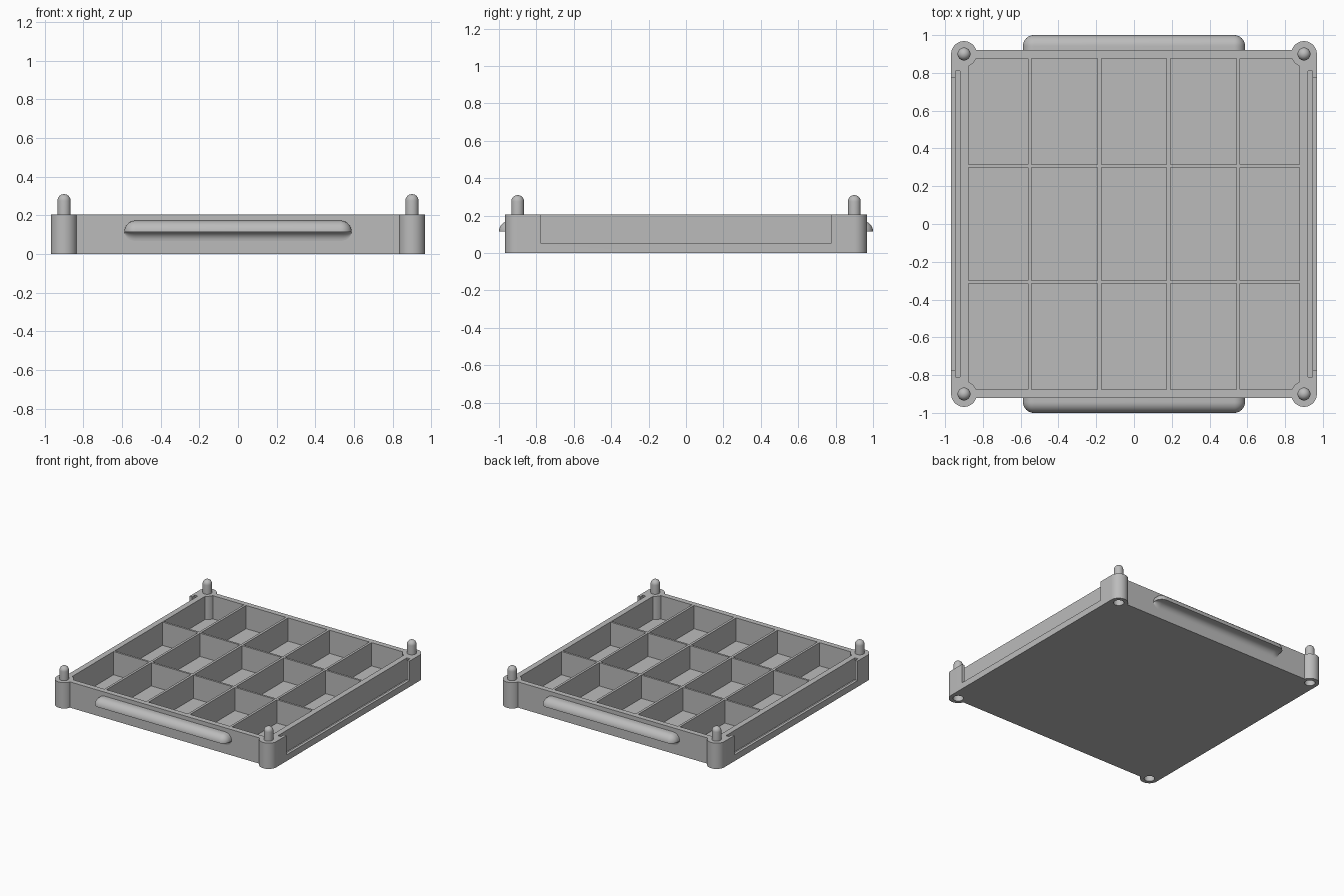
import bpy, bmesh
from math import sin, cos, pi, radians, sqrt, asin, acos

if "Cube" in bpy.data.objects:
    bpy.data.objects.remove(bpy.data.objects["Cube"])

grey = bpy.data.materials.new("plain grey")
grey.use_nodes = True
grey.diffuse_color = (0.5, 0.5, 0.5, 1)
grey.node_tree.nodes["Principled BSDF"].inputs["Base Color"].default_value = (0.5, 0.5, 0.5, 1)

HALF_X, HALF_Y, TOP = 0.968, 0.92, 0.205
POST, POST_R = 0.9, 0.068
CELL_X, CELL_Y = 0.875, 0.877
CORNERS = [(1, 1), (-1, 1), (-1, -1), (1, -1)]


def make(name, bm):
    bmesh.ops.recalc_face_normals(bm, faces=bm.faces)
    mesh = bpy.data.meshes.new(name)
    bm.to_mesh(mesh)
    bm.free()
    mesh.materials.append(grey)
    obj = bpy.data.objects.new(name, mesh)
    bpy.context.collection.objects.link(obj)
    return obj


def select(obj):
    bpy.ops.object.select_all(action='DESELECT')
    obj.select_set(True)
    bpy.context.view_layer.objects.active = obj


def smooth(obj):
    select(obj)
    bpy.ops.object.shade_smooth_by_angle(angle=radians(35))


def loft(bm, rings):
    """Skin a list of equal-length point rings and cap both ends."""
    loops = [[bm.verts.new(p) for p in ring] for ring in rings]
    n = len(loops[0])
    for a, b in zip(loops, loops[1:]):
        for i in range(n):
            bm.faces.new((a[i], a[(i + 1) % n], b[(i + 1) % n], b[i]))
    bm.faces.new(loops[0])
    bm.faces.new(loops[-1])


def prism(bm, outline, z0, z1):
    loft(bm, [[(x, y, z) for x, y in outline] for z in (z0, z1)])


def box(x0, x1, y0, y1):
    return [(x0, y0), (x1, y0), (x1, y1), (x0, y1)]


def arc(cx, cy, r, a0, a1, n):
    return [(cx + r * cos(a0 + (a1 - a0) * i / n), cy + r * sin(a0 + (a1 - a0) * i / n))
            for i in range(n + 1)]


def cut(obj, bm):
    cutter = make("cutter", bm)
    cutter.hide_render = True
    mod = obj.modifiers.new("cut", 'BOOLEAN')
    mod.operation, mod.solver, mod.object = 'DIFFERENCE', 'EXACT', cutter
    select(obj)
    bpy.ops.object.modifier_apply(modifier=mod.name)
    bpy.data.objects.remove(cutter)


# Tray body: rectangle with round corner posts swelling past the front and back
corner = arc(POST, POST, POST_R, 0, pi - asin((HALF_Y - POST) / POST_R), 24)
outline = []
for sx, sy in CORNERS:
    pts = [(x * sx, y * sy) for x, y in corner]
    outline += pts if sx * sy > 0 else pts[::-1]
bm = bmesh.new()
prism(bm, outline, 0, TOP)
tray = make("tray_body", bm)

# Compartments, with the corner ones wrapping round the posts
columns = [(-CELL_X, -0.562), (-0.543, -0.193), (-0.173, 0.173), (0.193, 0.543), (0.562, CELL_X)]
rows = [(-CELL_Y, -0.315), (-0.299, 0.299), (0.315, CELL_Y)]
notch = arc(POST, POST, POST_R, pi + asin((POST - CELL_Y) / POST_R),
            2 * pi - acos((CELL_X - POST) / POST_R), 8)
bm = bmesh.new()
for x0, x1 in columns:
    for y0, y1 in rows:
        shape = box(x0, x1, y0, y1)
        if max(-x0, x1) == CELL_X and max(-y0, y1) == CELL_Y:
            sx, sy = (1 if x1 > 0 else -1), (1 if y1 > 0 else -1)
            ix, iy = min(abs(x0), abs(x1)), min(abs(y0), abs(y1))
            quarter = [(ix, CELL_Y), (ix, iy), (CELL_X, iy)] + notch[::-1]
            shape = [(x * sx, y * sy) for x, y in quarter]
        prism(bm, shape, 0.02, 0.3)
cut(tray, bm)

# Label slots in both side walls, then the windows that open them outward
for inner, outer, half, floor in [(0.92, 0.946, 0.81, 0.035), (0.935, 1.0, 0.775, 0.05)]:
    bm = bmesh.new()
    for s in (1, -1):
        prism(bm, box(*sorted((s * inner, s * outer)), -half, half), floor, 0.3)
    cut(tray, bm)

# Stacking sockets under the posts
bm = bmesh.new()
for sx, sy in CORNERS:
    prism(bm, arc(sx * POST, sy * POST, 0.038, 0, 2 * pi, 32)[:-1], -0.1, 0.115)
cut(tray, bm)
smooth(tray)

# Domed stacking pegs on top of the posts
for sx, sy in CORNERS:
    bm = bmesh.new()
    profile = [(0.034, TOP - 0.01)] + arc(0, 0.276, 0.034, 0, pi / 2 - 0.05, 8)
    loft(bm, [[(sx * POST + x, sy * POST + y, z) for x, y in arc(0, 0, r, 0, 2 * pi, 32)[:-1]]
              for r, z in profile])
    name = ("back" if sy > 0 else "front") + ("_left" if sx > 0 else "_right") + "_peg"
    smooth(make(name, bm))

# Lip handles: rounded above, hollow fillet below, ends rounded in plan
LIP_R, LIP_Y, LIP_Z, LIP_X = 0.058, 0.942, 0.115, 0.53
for side, name in ((-1, "front_handle"), (1, "back_handle")):
    offsets = [LIP_R * sin(pi / 2 * i / 10) * 0.998 for i in range(11)]
    stations = [-LIP_X - d for d in offsets[::-1]] + [LIP_X + d for d in offsets]
    rings = []
    for x in stations:
        d = abs(x) - LIP_X
        r = sqrt(LIP_R ** 2 - d * d)
        f = 0.047 * r / LIP_R
        section = [(HALF_Y - 0.01, LIP_Z + r)] + arc(LIP_Y, LIP_Z, r, pi / 2, 0, 10)
        section += arc(HALF_Y + f, LIP_Z - f, f, pi / 2, pi, 8)
        section += [(HALF_Y - 0.01, LIP_Z - f)]
        rings.append([(x, side * y, z) for y, z in section])
    bm = bmesh.new()
    loft(bm, rings)
    smooth(make(name, bm))
